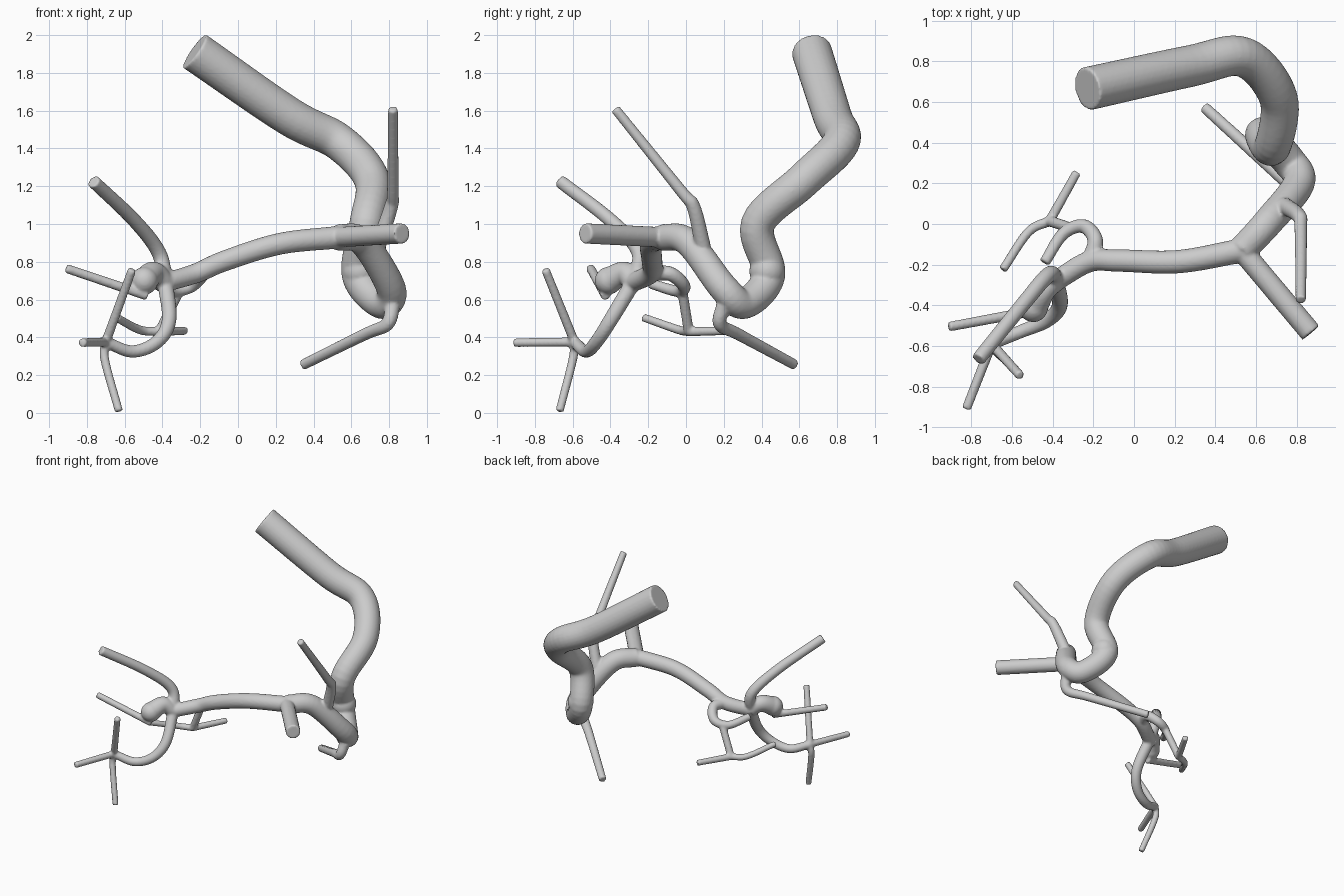
import bpy, bmesh, math
from mathutils import Vector as V

if "Cube" in bpy.data.objects:
    bpy.data.objects.remove(bpy.data.objects["Cube"])

SIDES, STEPS = 24, 8
bm = bmesh.new()


def smooth_path(points):
    """Catmull-Rom path through a few guide points."""
    p = [V(q) for q in points]
    p = [2 * p[0] - p[1]] + p + [2 * p[-1] - p[-2]]
    out = []
    for a, b, c, d in zip(p, p[1:], p[2:], p[3:]):
        for k in range(STEPS):
            t = k / STEPS
            out.append(0.5 * (2 * b + (c - a) * t + (2 * a - 5 * b + 4 * c - d) * t * t
                              + (3 * b - a - 3 * c + d) * t ** 3))
    return out + [p[-2]]


def tube(r_start, r_end, *points):
    """Capped round tube that tapers evenly along a smooth path."""
    path = smooth_path(points)
    last = len(path) - 1
    rings, normal = [], None
    for i, c in enumerate(path):
        tan = (path[min(i + 1, last)] - path[max(i - 1, 0)]).normalized()
        normal = normal or tan.orthogonal()
        normal = (normal - tan * normal.dot(tan)).normalized()
        side = tan.cross(normal)
        r = r_start + (r_end - r_start) * i / last
        angles = [2 * math.pi * k / SIDES for k in range(SIDES)]
        rings.append([bm.verts.new(c + r * (normal * math.cos(a) + side * math.sin(a)))
                      for a in angles])
    for r0, r1 in zip(rings, rings[1:]):
        for k in range(SIDES):
            j = (k + 1) % SIDES
            bm.faces.new((r0[k], r0[j], r1[j], r1[k]))
    bm.faces.new(rings[0][::-1])
    bm.faces.new(rings[-1])


def ball(center, r):
    made = bmesh.ops.create_uvsphere(bm, u_segments=24, v_segments=16, radius=r)
    bmesh.ops.translate(bm, verts=made["verts"], vec=V(center))


# shared junctions
right_fork = V((.53, -.13, .93))
mid_fork = V((-.22, -.185, .74))
left_fork = V((-.385, -.28, .69))
bulge = V((-.495, -.41, .70))
loop_hub = V((-.7, -.59, .375))
back_hub = V((-.415, .015, .43))

# main trunk with its S-bend
tube(.107, .07, (-.23, .665, 1.915), (.27, .775, 1.57), (.54, .82, 1.43), (.71, .62, 1.23),
     (.68, .38, 1.0), (.635, .44, .73), (.76, .31, .58), (.81, .2, .66), (.66, .01, .905),
     right_fork)
ball((.645, .43, .75), .095)
# straight wide branch and long cross vessel
tube(.054, .054, right_fork, (.87, -.535, .95))
tube(.06, .05, right_fork, (.22, -.185, .895), (-.07, -.18, .805), mid_fork, left_fork)
# bulge and the twig leaving it
tube(.052, .07, left_fork, (-.445, -.325, .74), bulge)
ball(bulge, .073)
tube(.026, .024, (-.48, -.425, .62), (-.91, -.505, .765))
# upper left branch
tube(.042, .035, left_fork, (-.42, -.25, .85), (-.55, -.4, 1.02), (-.765, -.665, 1.225))
# lower left loop and its three twigs
tube(.042, .03, left_fork, (-.365, -.4, .49), (-.43, -.475, .375), (-.56, -.53, .325), loop_hub)
tube(.025, .023, loop_hub, (-.56, -.745, .76))
tube(.025, .023, loop_hub, (-.825, -.91, .372))
tube(.025, .022, loop_hub, (-.705, -.6, .28), (-.63, -.67, .008))
# hooked vessel behind, its descender and two twigs
tube(.042, .027, mid_fork, (-.19, -.08, .735), (-.25, -.01, .67), (-.35, -.05, .645),
     (-.44, -.19, .685))
tube(.027, .027, (-.31, -.02, .65), back_hub)
tube(.025, .022, back_hub, (-.28, .255, .435))
tube(.025, .022, back_hub, (-.52, -.04, .44), (-.645, -.225, .505))
# rising branch and low branch on the right
tube(.042, .026, (.74, .09, .88), (.81, .04, 1.09), (.82, -.03, 1.18), (.82, -.375, 1.61))
tube(.04, .028, (.82, .2, .57), (.79, .18, .47), (.67, .28, .415), (.345, .575, .255))

bmesh.ops.recalc_face_normals(bm, faces=bm.faces)
mesh = bpy.data.meshes.new("artery_tree")
bm.to_mesh(mesh)
bm.free()
obj = bpy.data.objects.new("artery_tree", mesh)
bpy.context.collection.objects.link(obj)

# fuse all tubes into one smooth skin
fuse = obj.modifiers.new("fuse", 'REMESH')
fuse.mode = 'VOXEL'
fuse.voxel_size = 0.009
fuse.use_smooth_shade = True
soften = obj.modifiers.new("soften", 'SMOOTH')
soften.factor = 0.5
soften.iterations = 3
